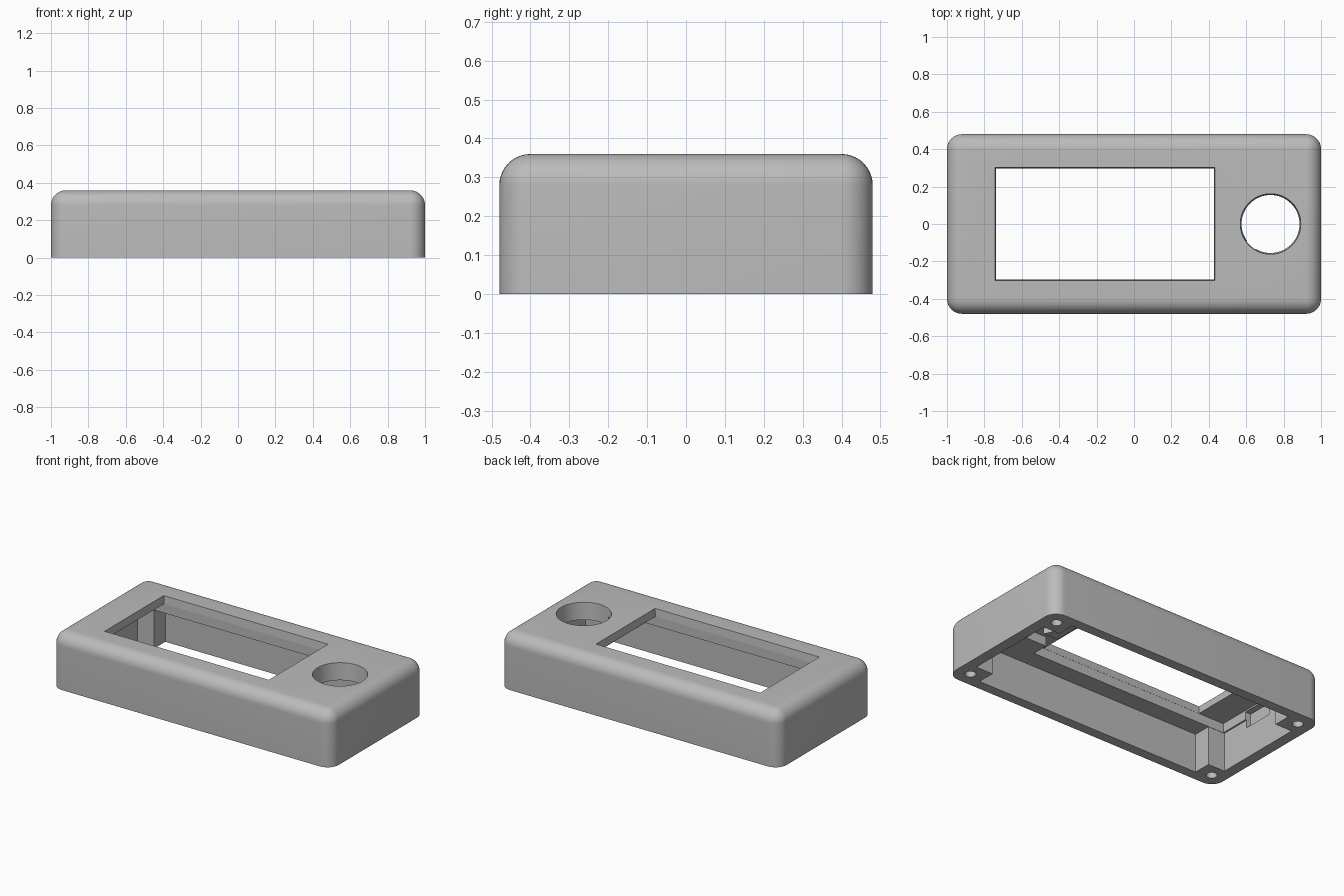
import bpy, bmesh, math

if "Cube" in bpy.data.objects:
    bpy.data.objects.remove(bpy.data.objects["Cube"])

grey = bpy.data.materials.new("grey plastic")
grey.diffuse_color = (0.5, 0.5, 0.5, 1)
grey.use_nodes = True
grey.node_tree.nodes["Principled BSDF"].inputs["Base Color"].default_value = grey.diffuse_color


def finish(bm, name):
    bmesh.ops.recalc_face_normals(bm, faces=bm.faces)
    mesh = bpy.data.meshes.new(name)
    bm.to_mesh(mesh)
    bm.free()
    mesh.materials.append(grey)
    ob = bpy.data.objects.new(name, mesh)
    bpy.context.collection.objects.link(ob)
    return ob


def block(bm, x0, x1, y0, y1, z0, z1, flare=0):
    """Box; flare widens the top on all sides."""
    verts = bmesh.ops.create_cube(bm, size=1)["verts"]
    for v in verts:
        top = v.co.z > 0
        f = flare if top else 0
        v.co = (x1 + f if v.co.x > 0 else x0 - f,
                y1 + f if v.co.y > 0 else y0 - f,
                z1 if top else z0)


def box(name, *dims, flare=0):
    bm = bmesh.new()
    block(bm, *dims, flare=flare)
    return finish(bm, name)


def cylinder(name, x, y, z0, z1, r_low, r_high, sides):
    bm = bmesh.new()
    verts = bmesh.ops.create_cone(bm, cap_ends=True, segments=sides, radius1=r_low,
                                  radius2=r_high, depth=z1 - z0)["verts"]
    bmesh.ops.translate(bm, verts=verts, vec=(x, y, (z0 + z1) / 2))
    return finish(bm, name)


# Rounded shell: vertical and top edges filleted
bm = bmesh.new()
block(bm, -1, 1, -0.48, 0.48, 0, 0.36)
edges = [e for e in bm.edges if max(v.co.z for v in e.verts) > 0.1]
bmesh.ops.bevel(bm, geom=edges, offset=0.08, segments=10, profile=0.5, affect='EDGES')
case = finish(bm, "case_shell")

# Hollow interior, leaving a square post in each corner
cutters = [
    box("cavity_long", -0.81, 0.81, -0.415, 0.415, -0.1, 0.25),
    box("cavity_wide", -0.93, 0.93, -0.30, 0.30, -0.1, 0.25),
    # Display pocket and tapered window
    box("display_pocket", -0.92, 0.50, -0.298, 0.298, 0.2, 0.31),
    box("window", -0.732, 0.422, -0.292, 0.292, 0.26, 0.37, flare=0.011),
    # Round knob opening
    cylinder("knob_hole", 0.73, 0, 0.2, 0.38, 0.152, 0.163, 64),
    # Wire channel and end wall notch
    box("wire_channel", 0.45, 0.65, -0.19, -0.09, 0.2, 0.31),
    box("end_notch", -0.96, -0.9, -0.1, 0.1, 0.2, 0.3),
]
# Screw holes in the corner posts
for sx in (-1, 1):
    for sy in (-1, 1):
        cutters.append(cylinder("screw_hole", sx * 0.905, sy * 0.385,
                                -0.05, 0.2, 0.032, 0.032, 24))

bpy.context.view_layer.objects.active = case
for c in cutters:
    c.hide_render = True
    mod = case.modifiers.new(c.name, 'BOOLEAN')
    mod.operation = 'DIFFERENCE'
    mod.solver = 'EXACT'
    mod.object = c
    bpy.ops.object.modifier_apply(modifier=mod.name)
for c in cutters:
    bpy.data.objects.remove(c)

# Smooth fillets and holes, crisp edges elsewhere
case.select_set(True)
bpy.ops.object.shade_smooth_by_angle(angle=math.radians(30))
